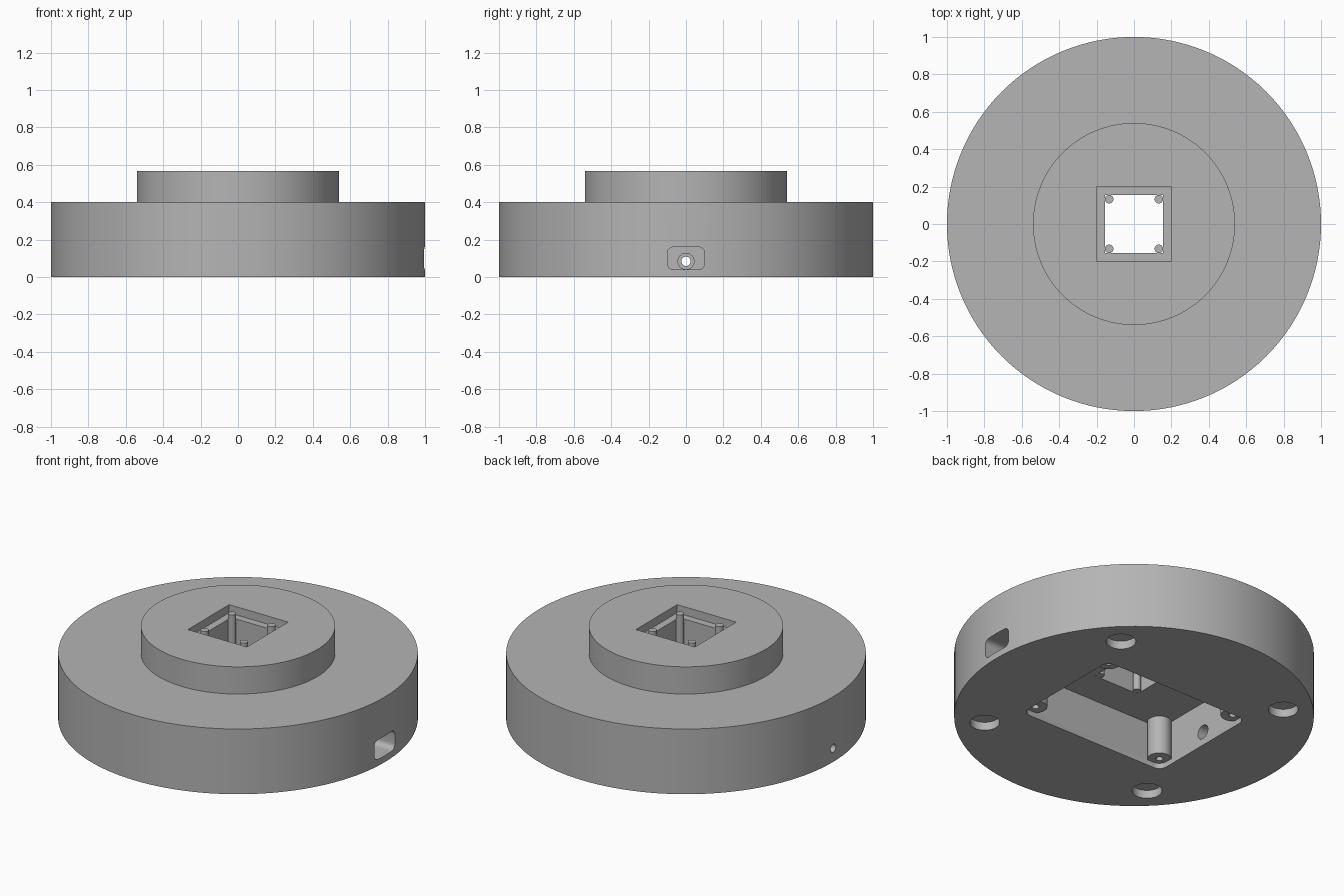
import bpy, bmesh, math
from mathutils import Matrix

old = bpy.data.objects.get("Cube")
if old:
    bpy.data.objects.remove(old, do_unlink=True)

grey = bpy.data.materials.new("plain grey")
grey.use_nodes = True
colour = (0.46, 0.46, 0.46, 1)
grey.diffuse_color = colour
grey.node_tree.nodes["Principled BSDF"].inputs["Base Color"].default_value = colour


def rounded(hx, hy, r, steps=8):
    """Outline of a rectangle with rounded corners (a circle when hx = hy = r)."""
    pts = []
    for k, (sx, sy) in enumerate([(1, 1), (-1, 1), (-1, -1), (1, -1)]):
        for i in range(steps):
            a = math.pi / 2 * (k + i / (steps - 1))
            pts.append((sx * (hx - r) + r * math.cos(a), sy * (hy - r) + r * math.sin(a)))
    return pts


def circle(r, n=32):
    return [(r * math.cos(math.tau * i / n), r * math.sin(math.tau * i / n)) for i in range(n)]


def box(h):
    return [(h, h), (-h, h), (-h, -h), (h, -h)]


def prism(name, outline, lo, hi, at=(0, 0), along_x=False):
    """Extrude an outline from lo to hi, upwards or along x (at = y, z)."""
    bm = bmesh.new()
    face = bm.faces.new([bm.verts.new((u + at[0], v + at[1], lo)) for u, v in outline])
    top = bmesh.ops.extrude_face_region(bm, geom=[face])["geom"]
    bmesh.ops.translate(bm, vec=(0, 0, hi - lo),
                        verts=[g for g in top if isinstance(g, bmesh.types.BMVert)])
    if along_x:
        turn = Matrix(((0, 0, 1), (1, 0, 0), (0, 1, 0)))
        bmesh.ops.transform(bm, matrix=turn.to_4x4(), verts=bm.verts)
    bmesh.ops.recalc_face_normals(bm, faces=bm.faces)
    mesh = bpy.data.meshes.new(name)
    bm.to_mesh(mesh)
    bm.free()
    mesh.materials.append(grey)
    obj = bpy.data.objects.new(name, mesh)
    bpy.context.collection.objects.link(obj)
    return obj


def combine(target, tool, operation="DIFFERENCE"):
    mod = target.modifiers.new(operation, "BOOLEAN")
    mod.object, mod.operation, mod.solver = tool, operation, "EXACT"
    bpy.context.view_layer.objects.active = target
    bpy.ops.object.modifier_apply(modifier=mod.name)
    bpy.data.objects.remove(tool, do_unlink=True)


corners = [(1, 1), (-1, 1), (-1, -1), (1, -1)]

# Round base with a raised boss
body = prism("round_housing", circle(1, 128), 0, 0.4)
combine(body, prism("boss", circle(0.54, 128), 0.3, 0.567), "UNION")

# Pocket underneath, with a corner post for each cover screw
combine(body, prism("pocket", rounded(0.5, 0.367, 0.05), -0.1, 0.27))
for sx, sy in corners:
    spot = (sx * 0.45, sy * 0.317)
    combine(body, prism("screw_post", circle(0.067), 0.033, 0.3, spot), "UNION")
    combine(body, prism("screw_hole", circle(0.02, 20), 0, 0.2, spot))

# Square shaft through the boss, with a shallow ledge at the top
combine(body, prism("shaft", box(0.155), 0.2, 0.7))
combine(body, prism("ledge", box(0.2), 0.517, 0.7))

# Round recesses for the feet
for sx, sy in corners:
    combine(body, prism("foot_recess", circle(0.083), -0.1, 0.05, (sx * 0.589, sy * 0.589)))

# Slot on one side, stepped round hole on the other
combine(body, prism("slot", rounded(0.1, 0.06, 0.033), 0.4, 1.1, (0, 0.1), True))
combine(body, prism("wide_bore", circle(0.043), -0.93, -0.4, (0, 0.084), True))
combine(body, prism("narrow_bore", circle(0.025), -1.1, -0.9, (0, 0.084), True))

# Pins standing in the shaft corners
pins = [prism("shaft_pin", circle(0.023, 24), 0.27, 0.557, (sx * 0.133, sy * 0.133))
        for sx, sy in corners]

# Smooth the curved walls, keep the edges sharp
bpy.ops.object.select_all(action="DESELECT")
for obj in [body] + pins:
    obj.select_set(True)
bpy.context.view_layer.objects.active = body
bpy.ops.object.shade_smooth_by_angle(angle=math.radians(30))
